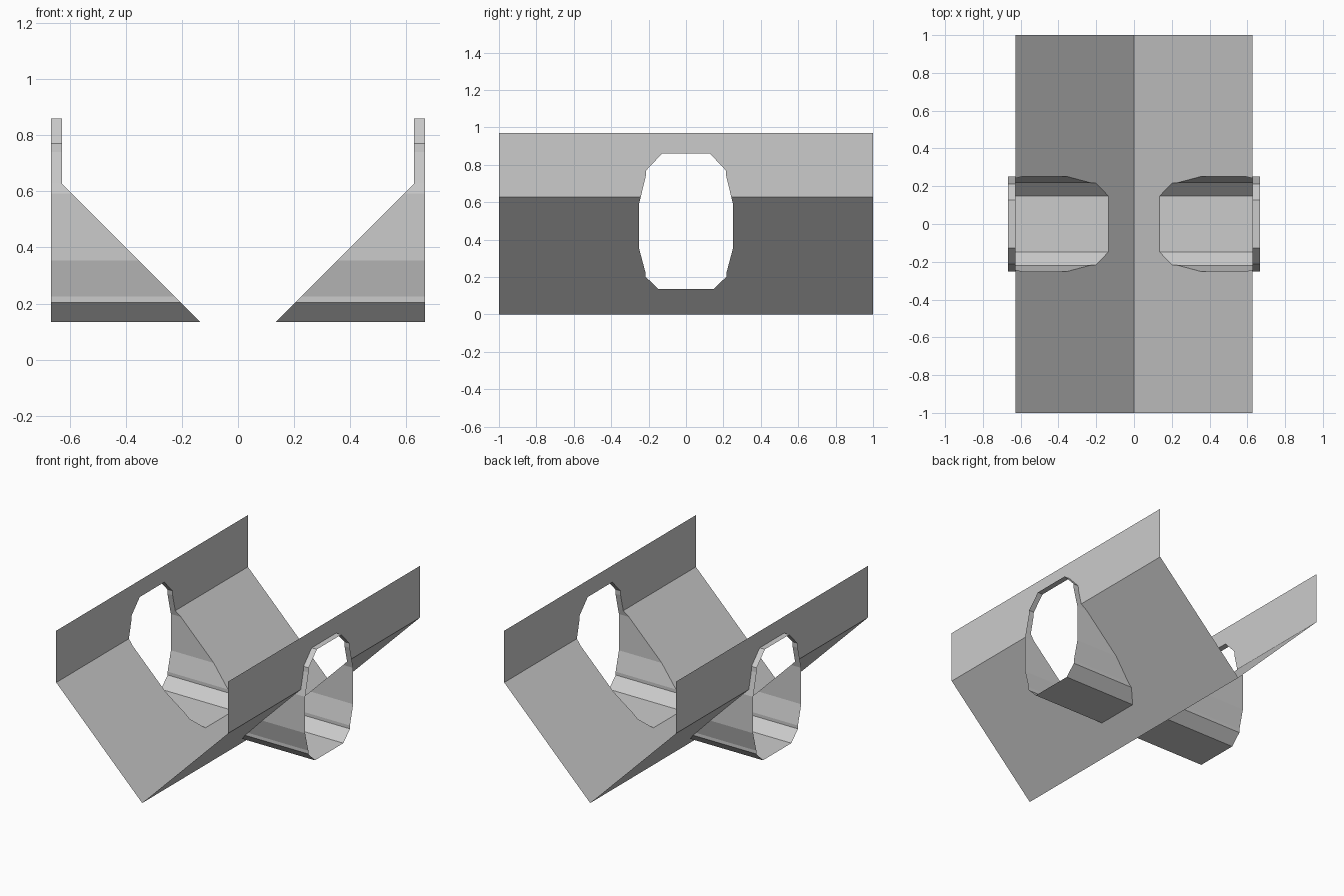
import bpy
import bmesh

cube = bpy.data.objects.get("Cube")
if cube:
    bpy.data.objects.remove(cube, do_unlink=True)

FOLD, TOP, OUTER, LENGTH = 0.628, 0.97, 0.666, 1.0

grey = bpy.data.materials.new("light grey")
grey.use_nodes = True
colour = (0.6, 0.6, 0.6, 1)
grey.diffuse_color = colour
grey.node_tree.nodes["Principled BSDF"].inputs["Base Color"].default_value = colour

# Half outline of the side opening as (y, z), from top to bottom
upper = [(0.128, 0.86), (0.213, 0.77), (0.215, 0.74), (0.242, FOLD)]
lower = [(0.242, FOLD), (0.251, 0.593), (0.251, 0.353),
         (0.217, 0.225), (0.217, 0.203), (0.148, 0.135)]


def wall_x(z):
    """Distance of the channel wall from the centre at height z."""
    return min(z, FOLD)


def other_side(points):
    return [(-y, z) for y, z in reversed(points)]


def make_part(name, polygons):
    """Build flat polygons on the +x side and mirror them to -x."""
    bm = bmesh.new()
    for poly in polygons:
        bm.faces.new([bm.verts.new(p) for p in poly])
    bmesh.ops.remove_doubles(bm, verts=bm.verts, dist=0.0001)
    mesh = bpy.data.meshes.new(name)
    bm.to_mesh(mesh)
    bm.free()
    mesh.materials.append(grey)
    obj = bpy.data.objects.new(name, mesh)
    bpy.context.collection.objects.link(obj)
    mirror = obj.modifiers.new("mirror", "MIRROR")
    mirror.use_axis[0] = True
    mirror.merge_threshold = 0.0001


# Folded channel: sloping and upright panels, each notched by the opening
slope = [(-LENGTH, FOLD), (-LENGTH, 0), (LENGTH, 0), (LENGTH, FOLD)]
slope += lower + other_side(lower)
upright = [(LENGTH, FOLD), (LENGTH, TOP), (-LENGTH, TOP), (-LENGTH, FOLD)]
upright += other_side(upper) + upper
make_part("channel", [[(wall_x(z), y, z) for y, z in reversed(panel)]
                      for panel in (slope, upright)])

# Side sleeves: straight tubes from the channel wall to the outer opening
half = upper + lower[1:]
ring = half + other_side(half)
make_part("side_sleeve", [
    [(wall_x(z0), y0, z0), (OUTER, y0, z0), (OUTER, y1, z1), (wall_x(z1), y1, z1)]
    for (y0, z0), (y1, z1) in zip(ring, ring[1:] + ring[:1])])
